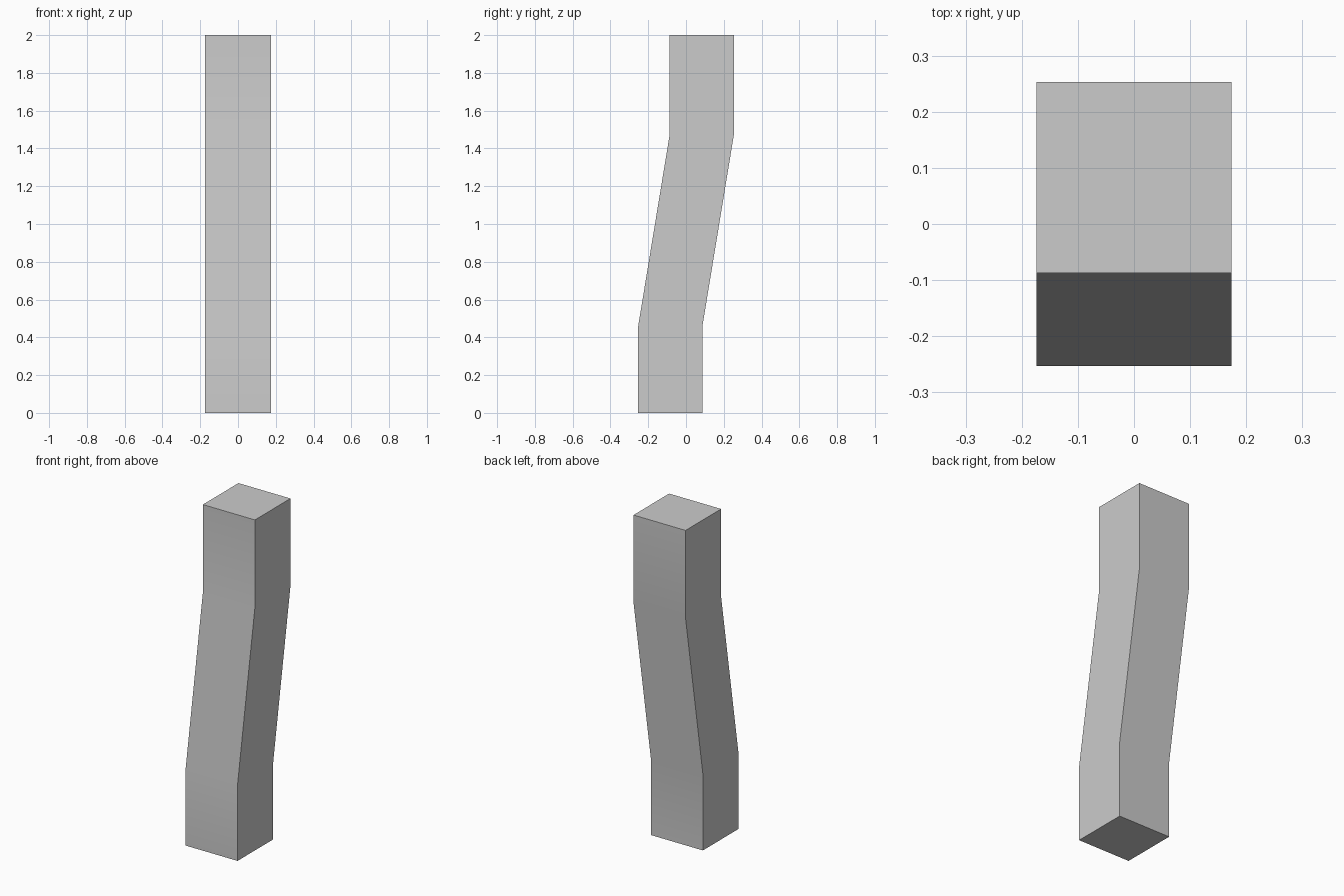
import bpy
import bmesh

if "Cube" in bpy.data.objects:
    bpy.data.objects.remove(bpy.data.objects["Cube"])

HALF_WIDTH = 0.174
HALF_DEPTH = 0.17
OFFSET = 0.083

# Centre line of the bent post as (y, z) stations
stations = [(-OFFSET, 0.0), (-OFFSET, 0.46), (OFFSET, 1.47), (OFFSET, 2.0)]

# Square rings joined by side quads, closed by end caps
bm = bmesh.new()
rings = []
for y, z in stations:
    rings.append([bm.verts.new((sx * HALF_WIDTH, y + sy * HALF_DEPTH, z))
                  for sx, sy in ((-1, -1), (1, -1), (1, 1), (-1, 1))])
for low, high in zip(rings, rings[1:]):
    for i in range(4):
        j = (i + 1) % 4
        bm.faces.new((low[i], low[j], high[j], high[i]))
bm.faces.new(rings[0][::-1])
bm.faces.new(rings[-1])
bmesh.ops.recalc_face_normals(bm, faces=bm.faces)

mesh = bpy.data.meshes.new("bent_post")
bm.to_mesh(mesh)
bm.free()
post = bpy.data.objects.new("bent_post", mesh)
bpy.context.collection.objects.link(post)

# Soft shading over the shallow bends, crisp corners
bpy.context.view_layer.objects.active = post
post.select_set(True)
bpy.ops.object.shade_smooth_by_angle()
